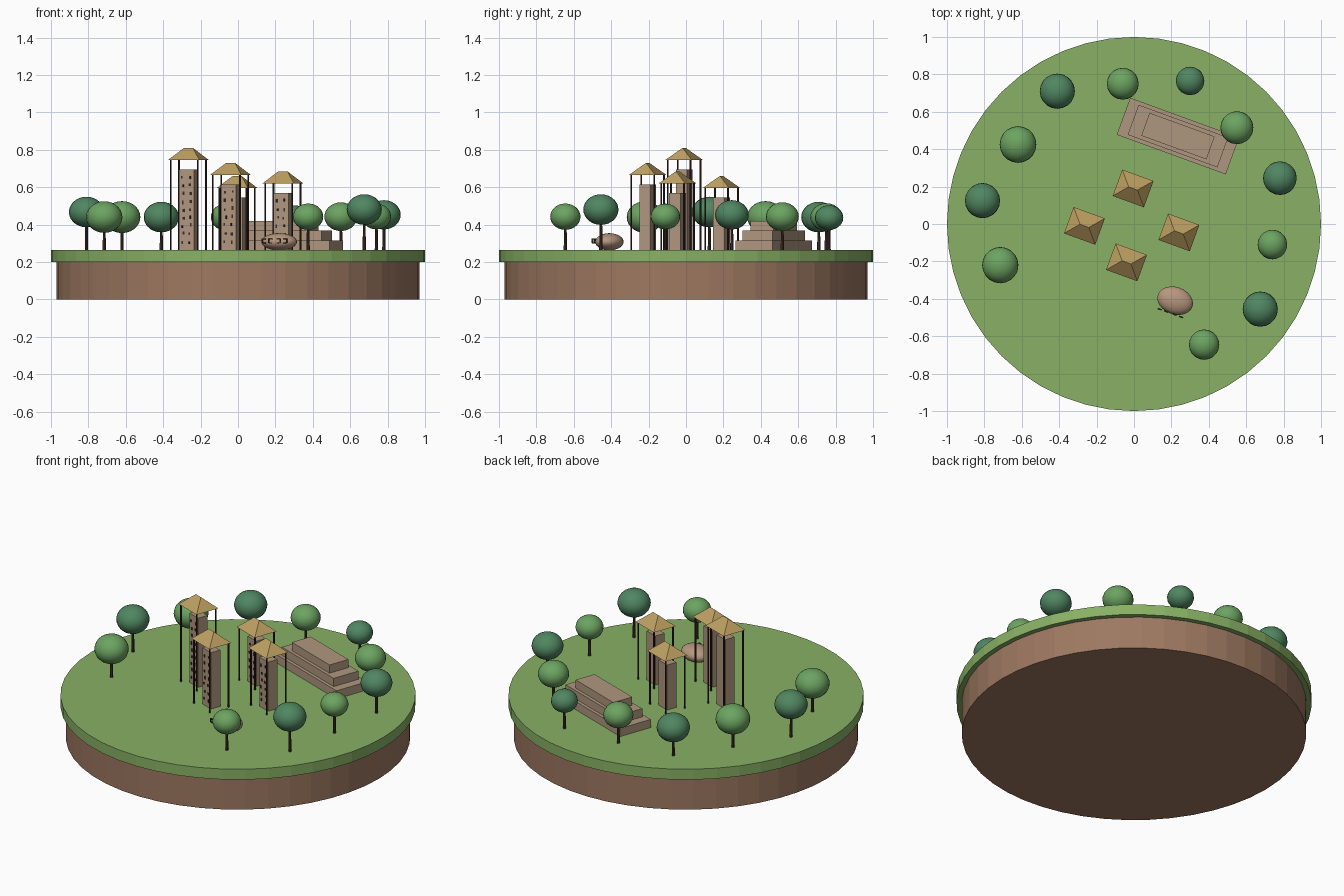
import bpy, bmesh, math, random
from mathutils import Matrix, Vector

random.seed(4)
if "Cube" in bpy.data.objects:
    bpy.data.objects.remove(bpy.data.objects["Cube"], do_unlink=True)

GROUND = 0.265
TURN = Matrix.Rotation(math.radians(-20), 4, 'Z')


def material(name, r, g, b):
    m = bpy.data.materials.new(name)
    m.use_nodes = True
    m.diffuse_color = (r, g, b, 1)
    m.node_tree.nodes["Principled BSDF"].inputs["Base Color"].default_value = (r, g, b, 1)
    return m


SOIL = material("soil brown", .34, .19, .12)
GRASS = material("grass green", .25, .44, .13)
STONE = material("carved stone", .43, .31, .21)
ROCK = material("boulder stone", .47, .31, .21)
THATCH = material("thatch straw", .51, .35, .12)
LEAF_DARK = material("dark foliage", .08, .24, .12)
LEAF_LIGHT = material("light foliage", .15, .37, .12)
POST = material("post wood", .04, .02, .015)
BARK = material("tree bark", .07, .035, .025)
GLYPH = material("carving shadow", .05, .028, .02)


def finish(name, bm, mat, matrix=Matrix(), smooth=False):
    mesh = bpy.data.meshes.new(name)
    bmesh.ops.recalc_face_normals(bm, faces=bm.faces)
    bm.to_mesh(mesh)
    bm.free()
    mesh.materials.append(mat)
    for p in mesh.polygons:
        p.use_smooth = smooth
    ob = bpy.data.objects.new(name, mesh)
    ob.matrix_world = matrix
    bpy.context.collection.objects.link(ob)
    return ob


def add_box(bm, centre, size):
    m = Matrix.Translation(centre) @ Matrix.Diagonal((*size, 1))
    bmesh.ops.create_cube(bm, size=1, matrix=m)


def add_rod(bm, x, y, z0, z1, r0, r1, sides):
    bmesh.ops.create_cone(bm, cap_ends=True, segments=sides, radius1=r0, radius2=r1,
                          depth=z1 - z0, matrix=Matrix.Translation((x, y, (z0 + z1) / 2)))


def placed(x, y, z=GROUND):
    return Matrix.Translation((x, y, z)) @ TURN


# Round island: soil below, wider turf on top
for name, mat, r, z0, z1 in (("soil_base", SOIL, .97, 0, .2), ("grass_top", GRASS, 1, .2, GROUND)):
    bm = bmesh.new()
    add_rod(bm, 0, 0, z0, z1, r, r, 48)
    finish(name, bm, mat)


# Standing stone with carvings, under a four-post thatched shelter
def shelter(n, x, y, height):
    place = placed(x, y)
    bm = bmesh.new()
    add_box(bm, (0, 0, height / 2), (.085, .064, height))
    finish(f"standing_stone_{n}", bm, STONE, place)

    bm = bmesh.new()
    rows = int(height / .042)
    for row in range(1, rows):
        for side in (-1, 1):
            px = side * .02 + random.uniform(-.006, .006)
            pz = row * height / rows + random.uniform(-.006, .006)
            add_box(bm, (px, -.033, pz), (.009, .006, random.uniform(.012, .02)))
    finish(f"stone_carvings_{n}", bm, GLYPH, place)

    eave = height + .05
    bm = bmesh.new()
    for sx in (-1, 1):
        for sy in (-1, 1):
            add_rod(bm, sx * .077, sy * .065, 0, eave + .004, .005, .005, 8)
    finish(f"shelter_posts_{n}", bm, POST, place)

    # Hipped roof with a short ridge
    bm = bmesh.new()
    corners = [bm.verts.new((sx * .089, sy * .075, eave))
               for sx, sy in ((-1, -1), (1, -1), (1, 1), (-1, 1))]
    west, east = [bm.verts.new((s * .025, 0, height + .115)) for s in (-1, 1)]
    a, b, c, d = corners
    for face in ((a, b, east, west), (b, c, east), (c, d, west, east), (d, a, west), (d, c, b, a)):
        bm.faces.new(face)
    finish(f"thatched_roof_{n}", bm, THATCH, place)


for n, spec in enumerate(((-.265, -.01, .43), (-.005, .19, .28),
                          (.24, -.045, .305), (-.04, -.205, .35)), 1):
    shelter(n, *spec)

# Stepped platform
for n, (w, d) in enumerate(((.62, .21), (.51, .17), (.37, .13))):
    bm = bmesh.new()
    add_box(bm, (0, 0, n * .051 + .0255), (w, d, .051))
    finish(f"platform_step_{n + 1}", bm, STONE, placed(.235, .47))

# Carved boulder
bm = bmesh.new()
bmesh.ops.create_uvsphere(bm, u_segments=24, v_segments=14, radius=1,
                          matrix=Matrix.Diagonal((.098, .073, .046, 1)))
finish("boulder", bm, ROCK, placed(.22, -.41, .308), True)

bm = bmesh.new()
for px in (-.062, -.025, .022, .06):
    s = 1 if px > 0 else -1
    add_box(bm, (px, -.071, .014), (.022, .008, .005))
    add_box(bm, (px + s * .009, -.071, .004), (.005, .008, .02))
    add_box(bm, (px - s * .004, -.071, -.006), (.014, .008, .005))
finish("boulder_carvings", bm, GLYPH, placed(.22, -.41, .308))


# Ring of round trees: x, y, canopy radius, canopy height
def tree(n, x, y, r, z, leaf):
    bm = bmesh.new()
    add_rod(bm, x, y, GROUND, z, .009, .006, 8)
    finish(f"tree_trunk_{n}", bm, BARK)
    bm = bmesh.new()
    bmesh.ops.create_uvsphere(bm, u_segments=20, v_segments=14, radius=r,
                              matrix=Matrix.Diagonal((1, 1, .87, 1)))
    finish(f"tree_canopy_{n}", bm, leaf, Matrix.Translation((x, y, z)), True)


dark_trees = ((-.41, .71, .094, .44), (.3, .765, .076, .437), (.78, .245, .09, .452),
              (.675, -.455, .094, .48), (-.81, .125, .094, .467))
light_trees = ((-.06, .75, .085, .44), (.55, .515, .088, .442), (.74, -.11, .079, .443),
               (.375, -.645, .081, .442), (-.715, -.22, .097, .44), (-.62, .425, .098, .44))
for n, spec in enumerate(dark_trees):
    tree(n + 1, *spec, LEAF_DARK)
for n, spec in enumerate(light_trees):
    tree(n + 1 + len(dark_trees), *spec, LEAF_LIGHT)
